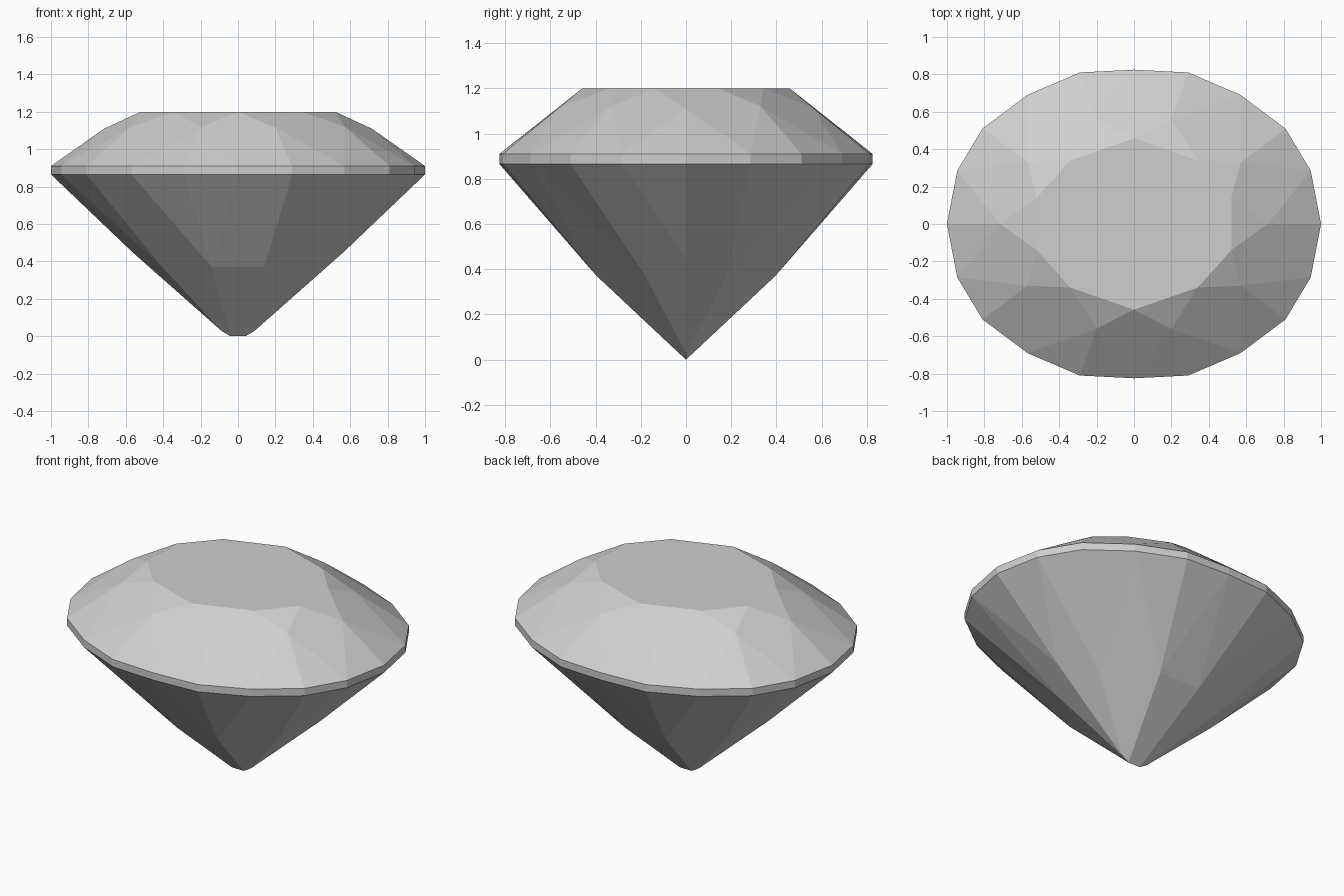
import bpy
import bmesh

cube = bpy.data.objects.get("Cube")
if cube:
    bpy.data.objects.remove(cube, do_unlink=True)

TOP, GIRDLE_TOP, GIRDLE_LOW = 1.2, 0.91, 0.865

# Colour of the stone
stone = bpy.data.materials.new("pale_grey_stone")
stone.use_nodes = True
grey = (0.62, 0.62, 0.62, 1)
stone.diffuse_color = grey
stone.node_tree.nodes["Principled BSDF"].inputs["Base Color"].default_value = grey

bm = bmesh.new()


def ring(quarter):
    """Mirror a quarter outline (from +x to +y) into a closed ring of vertices."""
    half = quarter + [(-x, y, z) for x, y, z in reversed(quarter) if x > 0]
    full = half + [(-x, -y, z) for x, y, z in half if y > 0]
    if quarter[0][1] == 0:
        full = half + [(-x, -y, z) for x, y, z in half[1:-1]]
    seen = []
    for p in full:
        if not any(abs(p[0] - q[0]) + abs(p[1] - q[1]) < 1e-6 for q in seen):
            seen.append(p)
    return [bm.verts.new(p) for p in seen]


def facet(*verts):
    bm.faces.new(list(dict.fromkeys(verts)))


# Outlines of the oval: even girdle corners are half points, odd are main points
oval = [(1, 0), (0.945, 0.285), (0.81, 0.51), (0.57, 0.69), (0.29, 0.81), (0, 0.825)]
upper = ring([(x, y, GIRDLE_TOP) for x, y in oval])
lower = ring([(x, y, GIRDLE_LOW) for x, y in oval])
table = ring([(0.52, 0.14, TOP), (0.34, 0.34, TOP), (0, 0.458, TOP)])
crown = ring([(0.715, 0, 1.11), (0.57, 0.33, 1.12), (0.2, 0.56, 1.115)])
pavilion = ring([(0.565, 0, 0.45), (0.405, 0.18, 0.37), (0.14, 0.395, 0.37)])

# Short keel at the bottom, and the keel corner met by each pavilion edge
keel = [bm.verts.new(p) for p in
        ((0.09, 0, 0.03), (0.04, 0, 0), (-0.04, 0, 0), (-0.09, 0, 0.03))]
ends = [keel[i] for i in (0, 0, 1, 2, 3, 3, 3, 2, 1, 0)]

# Flat table and girdle band
facet(*table)
sides = len(upper)
for i in range(sides):
    j = (i + 1) % sides
    facet(lower[i], lower[j], upper[j], upper[i])

count = len(table)
for k in range(count):
    n = (k + 1) % count
    main, before, after = 2 * k + 1, 2 * k, (2 * k + 2) % sides
    # Crown: star triangle, kite, and two girdle triangles
    facet(table[k - 1], crown[k], table[k])
    facet(table[k], crown[k], upper[main], crown[n])
    facet(crown[k], upper[before], upper[main])
    facet(crown[n], upper[main], upper[after])
    # Pavilion: two girdle triangles and a long main facet
    facet(pavilion[k], lower[main], lower[before])
    facet(pavilion[n], lower[after], lower[main])
    if k % 5 == 2:
        # Front and back facets bend where they meet the lower halves
        facet(lower[main], pavilion[k], pavilion[n])
        facet(pavilion[n], pavilion[k], ends[k], ends[n])
    else:
        facet(lower[main], pavilion[k], ends[k], ends[n], pavilion[n])

bmesh.ops.recalc_face_normals(bm, faces=bm.faces)
mesh = bpy.data.meshes.new("oval_gem")
bm.to_mesh(mesh)
bm.free()
mesh.materials.append(stone)
gem = bpy.data.objects.new("oval_gem", mesh)
bpy.context.scene.collection.objects.link(gem)
